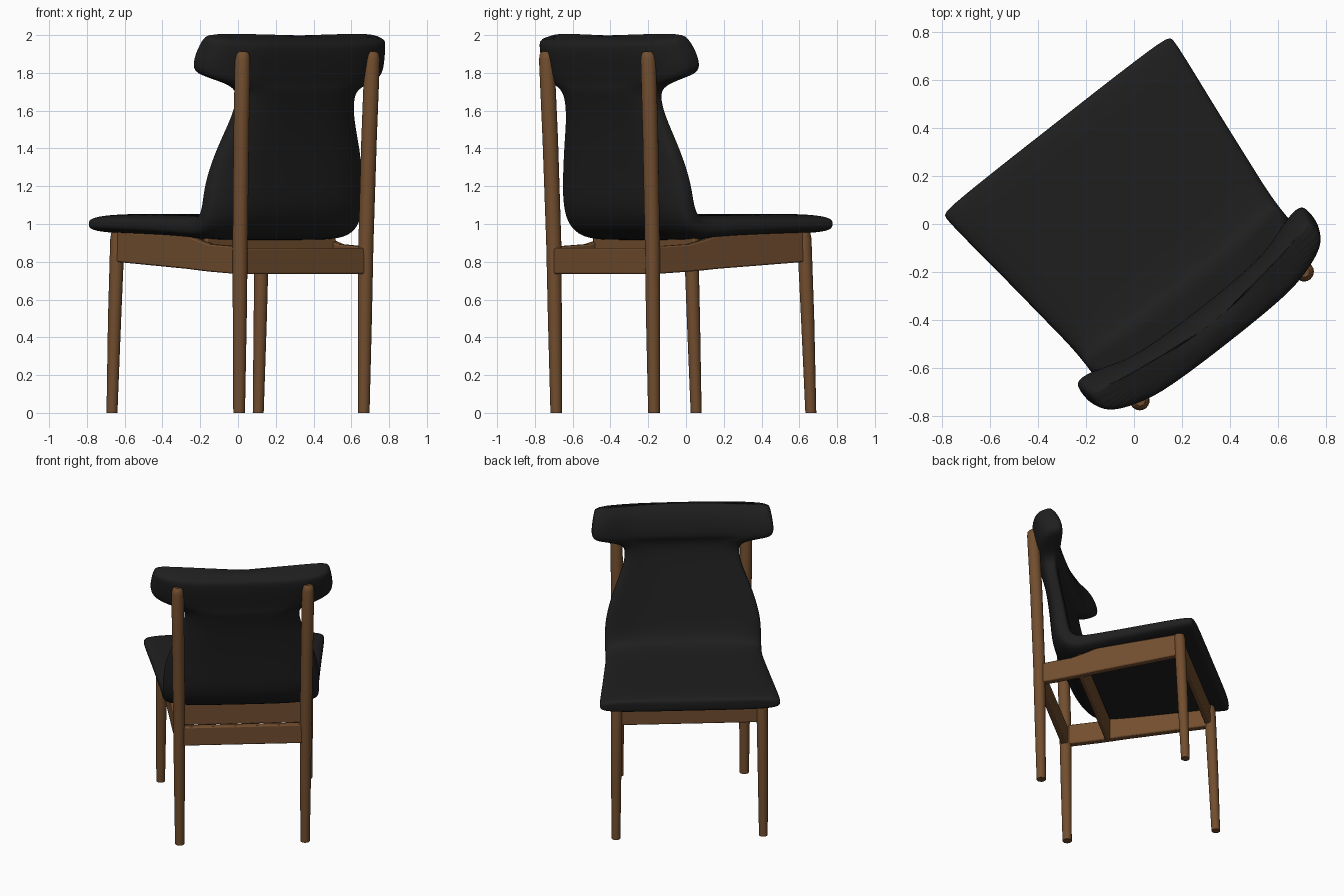
import bpy, bmesh, math
from mathutils import Matrix, Vector

old = bpy.data.objects.get("Cube")
if old:
    bpy.data.objects.remove(old, do_unlink=True)

# The chair is built facing +y, then turned to its resting direction
TURN = Matrix.Rotation(math.radians(38.1), 4, 'Z')


def material(name, color, rough):
    m = bpy.data.materials.new(name)
    m.use_nodes = True
    m.diffuse_color = color
    bsdf = m.node_tree.nodes["Principled BSDF"]
    bsdf.inputs["Base Color"].default_value = color
    bsdf.inputs["Roughness"].default_value = rough
    return m


wood = material("brown wood", (0.168, 0.076, 0.028, 1), 0.6)
leather = material("black upholstery", (0.0135, 0.0135, 0.0135, 1), 0.6)


def loft(name, rings, mat, subdiv=0, bevel=0):
    """Skin a list of equal-length point rings and close both ends."""
    bm = bmesh.new()
    loops = [[bm.verts.new(p) for p in ring] for ring in rings]
    n = len(loops[0])
    for a, b in zip(loops, loops[1:]):
        for i in range(n):
            j = (i + 1) % n
            bm.faces.new((a[i], a[j], b[j], b[i]))
    bm.faces.new(loops[0])
    bm.faces.new(loops[-1])
    bmesh.ops.recalc_face_normals(bm, faces=bm.faces)
    bm.transform(TURN)
    me = bpy.data.meshes.new(name)
    bm.to_mesh(me)
    bm.free()
    me.materials.append(mat)
    ob = bpy.data.objects.new(name, me)
    bpy.context.collection.objects.link(ob)
    bpy.ops.object.select_all(action='DESELECT')
    ob.select_set(True)
    bpy.context.view_layer.objects.active = ob
    bpy.ops.object.shade_smooth_by_angle(angle=math.radians(180 if subdiv else 40))
    if subdiv:
        mod = ob.modifiers.new("smooth", 'SUBSURF')
        mod.levels = mod.render_levels = subdiv
    if bevel:
        mod = ob.modifiers.new("soft edges", 'BEVEL')
        mod.width, mod.segments = bevel, 2


def leg(name, side, stations):
    """Round tapered leg through (x, y, z, radius) stations."""
    rings = []
    for x, y, z, r in stations:
        angles = [math.tau * i / 20 for i in range(20)]
        rings.append([(side * x + r * math.cos(a), y + r * math.sin(a), z) for a in angles])
    loft(name, rings, wood)


def board(name, stations, thick, mat=wood):
    """Flat board through (x, y, low z, high z) stations in a straight line."""
    d = (Vector(stations[-1][:2]) - Vector(stations[0][:2])).normalized()
    side = Vector((-d.y, d.x)) * thick / 2
    rings = []
    for x, y, lo, hi in stations:
        p, q = Vector((x, y)) + side, Vector((x, y)) - side
        rings.append([(*p, lo), (*q, lo), (*q, hi), (*p, hi)])
    loft(name, rings, mat, bevel=0.008)


def cross_board(name, half, y, lo, hi, thick, mat=wood):
    board(name, [(-half, y, lo, hi), (half, y, lo, hi)], thick, mat)


# Legs, and side rails whose top edge dips behind the seat
for label, s in (("left", 1), ("right", -1)):
    leg("front_leg_" + label, s, [
        (0.492, 0.454, 0, 0.029), (0.49, 0.434, 0.5, 0.035),
        (0.486, 0.415, 0.92, 0.038), (0.486, 0.412, 0.955, 0.034), (0.486, 0.412, 0.965, 0.02)])
    leg("back_post_" + label, s, [
        (0.419, -0.544, 0, 0.031), (0.421, -0.552, 0.5, 0.037), (0.423, -0.558, 0.9, 0.04),
        (0.43, -0.576, 1.45, 0.041), (0.436, -0.595, 1.87, 0.041),
        (0.436, -0.597, 1.9, 0.035), (0.436, -0.598, 1.914, 0.02)])
    board("side_rail_" + label, [
        (s * 0.42, -0.555, 0.735, 0.88), (s * 0.435, -0.33, 0.748, 0.893),
        (s * 0.441, -0.24, 0.755, 0.915), (s * 0.447, -0.15, 0.763, 0.94),
        (s * 0.485, 0.415, 0.80, 0.958)], 0.05)

# Rails across the frame
cross_board("back_rail", 0.42, -0.558, 0.735, 0.872, 0.045)
cross_board("cross_rail", 0.435, -0.27, 0.75, 0.935, 0.035)
cross_board("front_rail", 0.48, 0.405, 0.815, 0.955, 0.04)

# Dark panel under the seat
cross_board("seat_underside", 0.43, 0.065, 0.90, 0.96, 0.64, leather)

# Seat and back shell: y, z, half width, thickness, forward bow, upward bow, edge flare
shell = [
    (0.534, 0.998, 0.597, 0.07, 0, 0, 0),
    (0.516, 1.00, 0.606, 0.098, 0, 0, 0),
    (0.43, 1.002, 0.600, 0.108, 0, 0, 0),
    (0.15, 0.996, 0.566, 0.114, 0, 0, 0),
    (-0.10, 0.988, 0.54, 0.122, 0, 0, 0),
    (-0.23, 0.983, 0.526, 0.136, 0.03, 0, 0),
    (-0.33, 0.988, 0.522, 0.155, 0.08, 0, 0),
    (-0.40, 1.03, 0.523, 0.157, 0.15, 0, 0),
    (-0.44, 1.10, 0.523, 0.145, 0.21, 0, 0),
    (-0.46, 1.19, 0.52, 0.132, 0.25, 0, 0),
    (-0.476, 1.30, 0.498, 0.12, 0.27, 0, 0),
    (-0.495, 1.43, 0.455, 0.112, 0.28, 0, 0),
    (-0.517, 1.57, 0.395, 0.108, 0.3, 0, 0),
    (-0.538, 1.67, 0.377, 0.115, 0.33, 0, 0.2),
    (-0.548, 1.72, 0.40, 0.13, 0.36, 0.05, 0.6),
    (-0.555, 1.748, 0.56, 0.14, 0.37, 0.09, 0.9),
    (-0.56, 1.775, 0.615, 0.15, 0.38, 0.09, 1.1),
    (-0.573, 1.87, 0.605, 0.155, 0.36, 0.08, 1.3),
    (-0.592, 1.95, 0.588, 0.135, 0.32, 0.08, 1.2),
    (-0.602, 1.98, 0.575, 0.085, 0.3, 0.08, 1.0),
]


def power(v, p):
    return math.copysign(abs(v) ** p, v)


rings = []
for k, (y, z, w, t, bow, lift, flare) in enumerate(shell):
    before, after = shell[max(k - 1, 0)], shell[min(k + 1, len(shell) - 1)]
    d = Vector((after[0] - before[0], after[1] - before[1])).normalized()
    normal = Vector((d.y, -d.x))
    ring = []
    for i in range(28):
        a = math.tau * (i + 0.5) / 28
        x = w * power(math.cos(a), 0.33)
        depth = t / 2 * (1 + flare * x * x)
        off = normal * (depth * power(math.sin(a), 0.6))
        ring.append((x, y + off.x + bow * x * x, z + off.y + lift * x * x))
    rings.append(ring)
loft("seat_and_back_cushion", rings, leather, subdiv=2)
